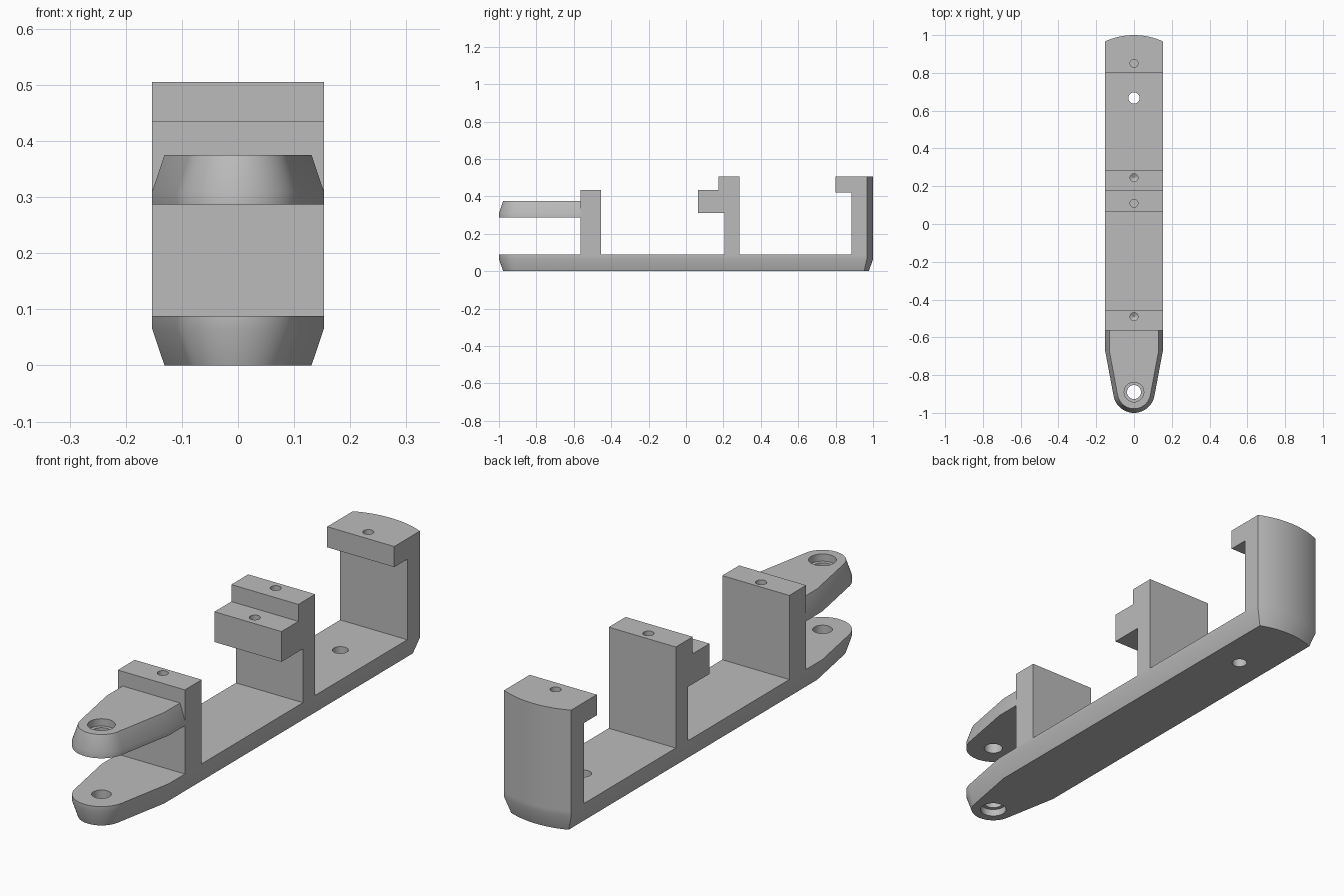
import bpy, bmesh, math

cube = bpy.data.objects.get("Cube")
if cube:
    bpy.data.objects.remove(cube, do_unlink=True)

grey = bpy.data.materials.new("plain grey")
grey.use_nodes = True
grey.diffuse_color = (0.5, 0.5, 0.5, 1)
grey.node_tree.nodes["Principled BSDF"].inputs["Base Color"].default_value = (0.5, 0.5, 0.5, 1)

HALF = 0.153                                # half width of the bracket
NOSE_Y, NOSE_R = -0.89, 0.11                # rounded front end
BACK_R = 0.371                              # bulge of the back end
BACK_Y = 1 - BACK_R
SHOULDER = -0.67
TILT = (math.atan2(SHOULDER - NOSE_Y, HALF)
        - math.acos(NOSE_R / math.hypot(HALF, SHOULDER - NOSE_Y)))


def nose(d):
    """Front outline from left shoulder to right shoulder, inset by d."""
    x, r = HALF - d, NOSE_R - d
    y = NOSE_Y + (r - math.cos(TILT) * x) / math.sin(TILT)
    n = 24
    sweep = -math.pi - 2 * TILT
    arc = [(r * math.cos(TILT + sweep * i / n), NOSE_Y + r * math.sin(TILT + sweep * i / n))
           for i in range(n + 1)]
    return [(x, y)] + arc + [(-x, y)]


def back(d):
    """Back arc from right to left, inset by d."""
    x, r, n = HALF - d, BACK_R - d, 16
    a = math.asin(x / r)
    return [(r * math.sin(a * (2 * i / n - 1)), BACK_Y + r * math.cos(a * (2 * i / n - 1)))
            for i in range(n + 1)]


def base_outline(d):
    return nose(d) + back(d)


def arm_outline(d):
    return nose(d) + [(d - HALF, -0.565), (HALF - d, -0.565)]


def wall_outline(d):
    return back(d) + [(HALF, 0.885), (-HALF, 0.885)]


def finish(name, bm):
    bmesh.ops.recalc_face_normals(bm, faces=bm.faces)
    mesh = bpy.data.meshes.new(name)
    bm.to_mesh(mesh)
    bm.free()
    mesh.materials.append(grey)
    ob = bpy.data.objects.new(name, mesh)
    bpy.context.collection.objects.link(ob)
    return ob


def loft(name, rings):
    """Skin a stack of matching rings of 3D points and cap both ends."""
    bm = bmesh.new()
    loops = [[bm.verts.new(p) for p in ring] for ring in rings]
    for a, b in zip(loops, loops[1:]):
        for i in range(len(a)):
            j = (i + 1) % len(a)
            bm.faces.new((a[i], a[j], b[j], b[i]))
    bm.faces.new(loops[0])
    bm.faces.new(loops[-1])
    return finish(name, bm)


def slab(name, outline, levels):
    return loft(name, [[(x, y, z) for x, y in outline(d)] for z, d in levels])


def post(name, profile):
    """Side profile (y, z) carried across the full width."""
    return loft(name, [[(x, y, z) for y, z in profile] for x in (-HALF, HALF)])


def drill(ob, y, steps):
    """Cut a round hole; steps are (z, radius) up its axis."""
    n = 32
    tool = loft("drill", [[(r * math.cos(math.tau * i / n), y + r * math.sin(math.tau * i / n), z)
                           for i in range(n)] for z, r in steps])
    tool.hide_render = True
    mod = ob.modifiers.new("hole", "BOOLEAN")
    mod.operation, mod.solver, mod.object = "DIFFERENCE", "EXACT", tool
    bpy.context.view_layer.objects.active = ob
    bpy.ops.object.modifier_apply(modifier=mod.name)
    bpy.data.objects.remove(tool, do_unlink=True)


# Flat parts with chamfered rims
FLOOR, TOP = 0.088, 0.505
base = slab("base_plate", base_outline, [(0, 0.022), (0.065, 0), (FLOOR, 0)])
arm = slab("upper_arm", arm_outline, [(0.287, 0), (0.31, 0), (0.375, 0.022)])
wall = slab("back_wall", wall_outline, [(FLOOR, 0), (TOP, 0)])

# Uprights and the lip on the back wall
front_post = post("front_post", [(-0.565, FLOOR), (-0.455, FLOOR), (-0.455, 0.435), (-0.565, 0.435)])
middle_post = post("middle_post", [
    (0.205, FLOOR), (0.285, FLOOR), (0.285, TOP), (0.175, TOP),
    (0.175, 0.435), (0.065, 0.435), (0.065, 0.31), (0.205, 0.31)])
lip = post("back_lip", [(0.8, 0.42), (0.885, 0.42), (0.885, TOP), (0.8, TOP)])

# Stepped pivot holes, the floor hole and the screw holes
drill(base, NOSE_Y, [(-0.1, 0.052), (0.03, 0.052), (0.03, 0.037), (0.2, 0.037)])
drill(arm, NOSE_Y, [(0.2, 0.037), (0.345, 0.037), (0.345, 0.052), (0.5, 0.052)])
drill(base, 0.667, [(-0.1, 0.03), (0.2, 0.03)])
drill(lip, 0.85, [(0.35, 0.021), (0.6, 0.021)])
drill(middle_post, 0.11, [(0.25, 0.021), (0.6, 0.021)])
drill(middle_post, 0.245, [(0.388, 0.001), (0.4, 0.021), (0.6, 0.021)])
drill(front_post, -0.49, [(0.318, 0.001), (0.33, 0.021), (0.6, 0.021)])

# Smooth the curves, keep the edges crisp
for ob in bpy.context.view_layer.objects:
    ob.select_set(False)
for ob in (base, arm, wall, front_post, middle_post, lip):
    ob.select_set(True)
bpy.context.view_layer.objects.active = base
bpy.ops.object.shade_smooth_by_angle(angle=math.radians(30))
